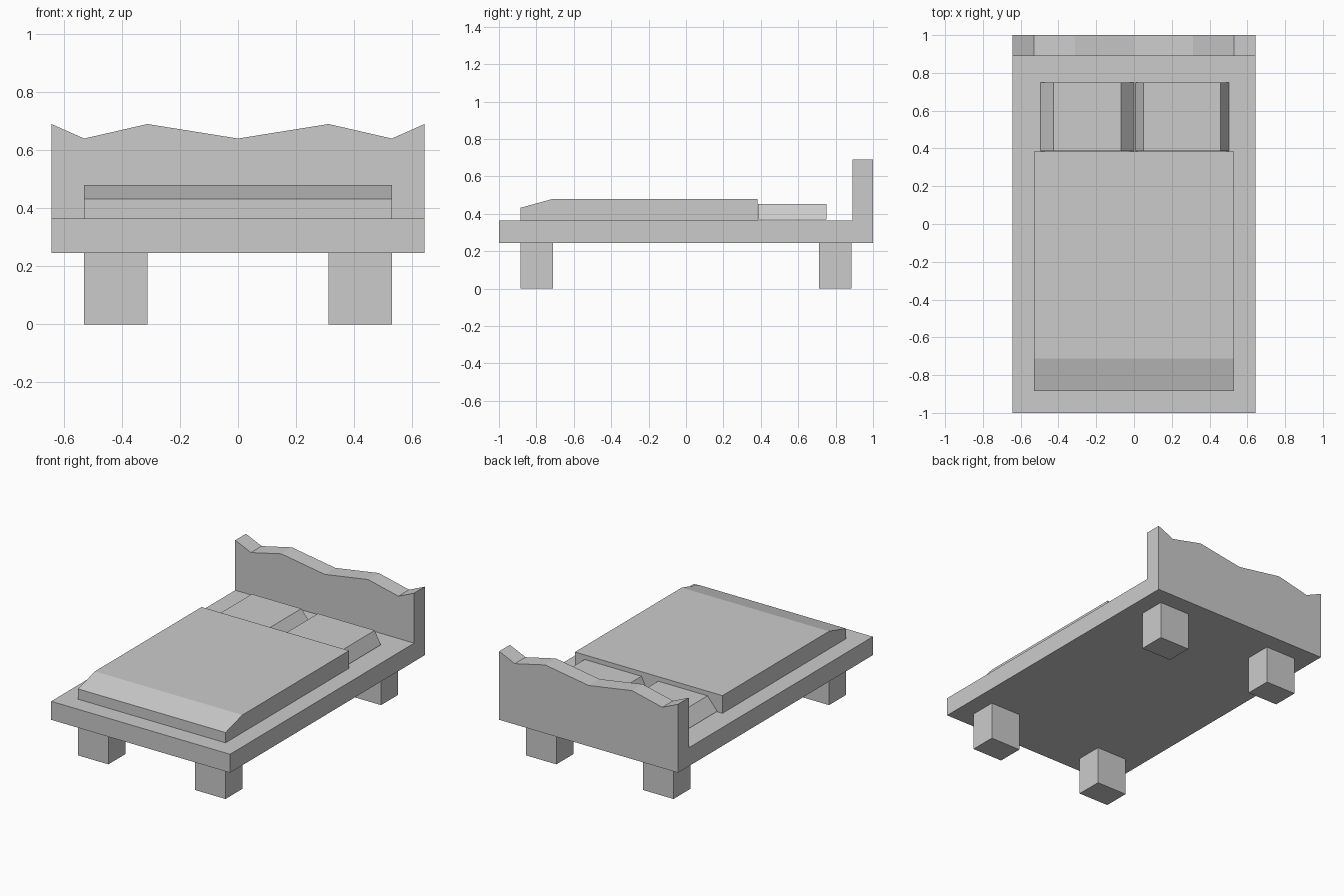
import bpy

if "Cube" in bpy.data.objects:
    bpy.data.objects.remove(bpy.data.objects["Cube"])


def loft(name, rings):
    """Closed solid through matching rings of points."""
    n = len(rings[0])
    verts = [p for r in rings for p in r]
    faces = [(i * n + j, i * n + (j + 1) % n, (i + 1) * n + (j + 1) % n, (i + 1) * n + j)
             for i in range(len(rings) - 1) for j in range(n)]
    faces += [tuple(reversed(range(n))), tuple(range(len(verts) - n, len(verts)))]
    mesh = bpy.data.meshes.new(name)
    mesh.from_pydata(verts, [], faces)
    mesh.validate()
    ob = bpy.data.objects.new(name, mesh)
    bpy.context.collection.objects.link(ob)
    return ob


def along_x(name, profile, x0, x1):
    return loft(name, [[(x, y, z) for y, z in profile] for x in (x0, x1)])


def along_y(name, profile, y0, y1):
    return loft(name, [[(x, y, z) for x, z in profile] for y in (y1, y0)])


# Bed frame with wavy headboard: L-shaped section swept across the width
half_wave = [(0.643, 0.69), (0.53, 0.64), (0.312, 0.69)]
wave = [(-x, z) for x, z in half_wave] + [(0, 0.64)] + half_wave[::-1]
loft("frame_and_headboard", [
    [(x, -1, 0.245), (x, 1, 0.245), (x, 1, top),
     (x, 0.89, top), (x, 0.89, 0.365), (x, -1, 0.365)]
    for x, top in wave])

# Four block legs
for end, y0, y1 in (("front", -0.885, -0.712), ("back", 0.712, 0.885)):
    for side, x0, x1 in (("left", -0.53, -0.312), ("right", 0.312, 0.53)):
        along_x(f"{end}_{side}_leg",
                [(y0, 0), (y1, 0), (y1, 0.245), (y0, 0.245)], x0, x1)

# Mattress cover with sloped foot end
along_x("blanket", [(-0.885, 0.365), (0.383, 0.365), (0.383, 0.48),
                    (-0.712, 0.48), (-0.885, 0.432)], -0.53, 0.53)

# Two pillows with slanted ends
for side, a, b, c, d in (("left", -0.495, -0.425, -0.07, 0.0),
                         ("right", 0.008, 0.05, 0.458, 0.502)):
    along_y(f"{side}_pillow", [(a, 0.37), (d, 0.37), (c, 0.452), (b, 0.452)],
            0.386, 0.75)
